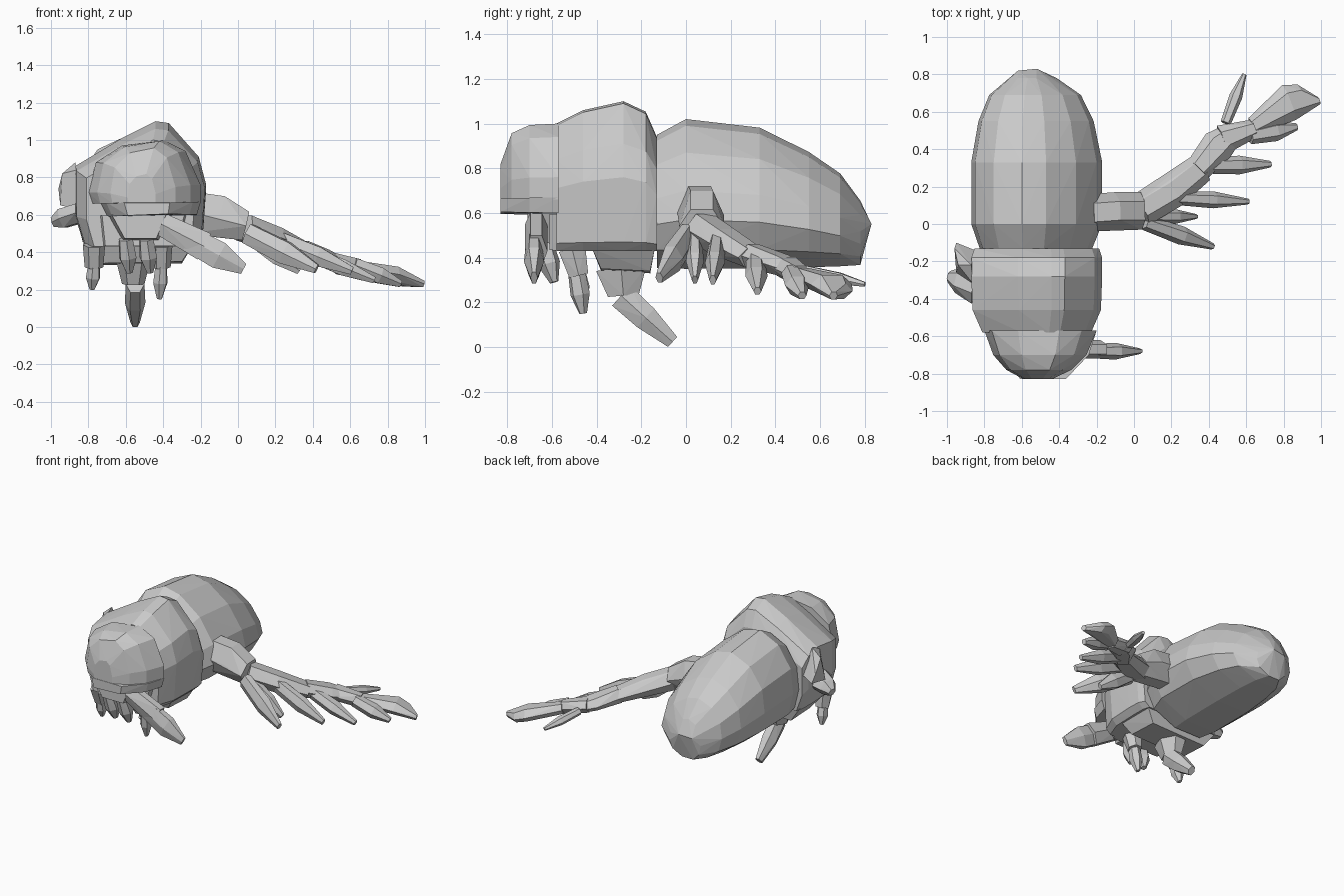
import bpy
import bmesh
import math
from mathutils import Vector

default = bpy.data.objects.get("Cube")
if default:
    bpy.data.objects.remove(default, do_unlink=True)


def hull(name, points):
    """Faceted convex solid wrapped around the given points."""
    bm = bmesh.new()
    for point in points:
        bm.verts.new(point)
    result = bmesh.ops.convex_hull(bm, input=list(bm.verts))
    loose = set(result["geom_interior"] + result["geom_unused"])
    bmesh.ops.delete(bm, geom=[v for v in loose if isinstance(v, bmesh.types.BMVert)], context="VERTS")
    bmesh.ops.recalc_face_normals(bm, faces=bm.faces[:])
    mesh = bpy.data.meshes.new(name)
    bm.to_mesh(mesh)
    bm.free()
    obj = bpy.data.objects.new(name, mesh)
    bpy.context.collection.objects.link(obj)
    return obj


def swept_outline(name, outline, centre, stations, extra=()):
    """Solid made by scaling one front outline at several depths."""
    cx, cz = centre
    points = list(extra)
    for y, sx, sz in stations:
        points += [(cx + (x - cx) * sx, y, cz + (z - cz) * sz) for x, z in outline]
    return hull(name, points)


def limb(name, *stations):
    """Six-sided tapering segment; each station is point, half width, half height."""
    axis = (Vector(stations[-1][0]) - Vector(stations[0][0])).normalized()
    side = axis.cross(Vector((0, 0, 1))).normalized()
    up = side.cross(axis)
    points = []
    for centre, width, height in stations:
        for i in range(6):
            angle = math.tau * i / 6
            offset = side * width * math.cos(angle) + up * height * math.sin(angle)
            points.append(Vector(centre) + offset)
    return hull(name, points)


def spike(name, root, tip, width, height):
    """Pointed segment, widest a little past its middle."""
    root, tip = Vector(root), Vector(tip)
    return limb(name, (root, width * 0.8, height * 0.9),
                (root.lerp(tip, 0.55), width, height),
                (tip, width * 0.35, height * 0.4))


# Abdomen, ridged right of centre and flat underneath
abdomen_outline = [(-.87, .62), (-.85, .8), (-.75, .95), (-.6, 1.02), (-.47, .99), (-.31, .87),
                   (-.2, .7), (-.17, .57), (-.24, .44), (-.45, .35), (-.7, .35), (-.83, .46)]
swept_outline("abdomen", abdomen_outline, (-.55, .38), [
    (-.13, .86, .89), (0, 1, 1), (.33, 1, .94), (.55, .88, .77), (.69, .7, .62), (.78, .36, .43)],
    extra=[(-.62, .82, .54), (-.52, .83, .55)])

# Thorax
thorax_outline = [(-.87, .86), (-.62, 1.01), (-.44, 1.1), (-.37, 1.09), (-.21, .91),
                  (-.17, .76), (-.19, .47), (-.23, .43), (-.82, .43), (-.87, .6)]
swept_outline("thorax", thorax_outline, (-.52, .43), [
    (-.58, .83, .85), (-.46, .98, .94), (-.28, 1, 1), (-.18, 1, .93), (-.13, .95, .76)])
hull("thorax_underplate", [
    (-.82, -.42, .44), (-.24, -.42, .44), (-.24, -.14, .44), (-.82, -.14, .44),
    (-.74, -.38, .34), (-.3, -.38, .35), (-.3, -.16, .34), (-.74, -.16, .33)])

# Head and mouth
head_outline = [(-.8, .72), (-.76, .88), (-.62, .97), (-.4, 1), (-.28, .94),
                (-.2, .76), (-.2, .66), (-.78, .66)]
swept_outline("head", head_outline, (-.52, .67), [
    (-.57, 1, 1), (-.7, .83, .98), (-.78, .58, .87), (-.83, .25, .45)])
swept_outline("upper_jaw", [(-.74, .67), (-.2, .67), (-.22, .6), (-.7, .59)],
              (-.5, .63), [(-.57, 1, 1), (-.7, .86, .95), (-.83, .45, .85)])
swept_outline("lower_jaw", [(-.7, .6), (-.36, .6), (-.42, .46), (-.62, .46)],
              (-.53, .6), [(-.57, 1, 1), (-.71, .85, .9)])
swept_outline("throat", [(-.76, .6), (-.25, .6), (-.3, .43), (-.74, .43)],
              (-.52, .5), [(-.5, 1, 1), (-.61, .86, .95)])
for side, x in (("right", -.6), ("left", -.49)):
    spike(side + "_mouthpart", (x, -.64, .47), (x + .02, -.59, .29), .05, .05)

# Front limb
limb("front_limb_base", ((-.41, -.67, .55), .05, .07), ((-.18, -.67, .43), .05, .09))
spike("front_limb_claw", (-.26, -.68, .47), (.03, -.68, .31), .045, .085)

# Legs beneath the thorax
for name, x, end in (("right_short_leg", -.77, .2), ("left_short_leg", -.41, .15)):
    limb(name + "_hip", ((x, -.51, .44), .06, .07), ((x, -.48, .32), .05, .05))
    spike(name + "_tip", (x, -.49, .34), (x - .01, -.46, end), .04, .045)
limb("long_leg_hip", ((-.56, -.29, .35), .09, .13), ((-.56, -.28, .23), .06, .08))
limb("long_leg_shin", ((-.55, -.29, .23), .05, .07), ((-.55, -.18, .13), .055, .065),
     ((-.55, -.06, .023), .025, .035))

# Stubs on the right flank
hull("flank_upper_stub", [
    (-.87, -.22, .88), (-.86, -.32, .84), (-.94, -.22, .82), (-.96, -.13, .74),
    (-.95, -.1, .68), (-.85, -.14, .7), (-.85, -.3, .63), (-.95, -.26, .65)])
limb("flank_lower_stub", ((-.84, -.32, .61), .11, .06), ((-.94, -.3, .58), .07, .06),
     ((-.99, -.28, .56), .03, .03))

# Arm
limb("arm_shoulder", ((-.24, .06, .61), .1, .13), ((-.1, .07, .59), .1, .13),
     ((.04, .07, .54), .1, .09))
limb("arm_upper", ((.03, .07, .53), .09, .08), ((.2, .17, .47), .09, .07),
     ((.36, .3, .4), .08, .05))
limb("arm_middle", ((.34, .29, .41), .07, .06), ((.45, .42, .37), .09, .05),
     ((.53, .49, .34), .06, .04))
limb("arm_lower", ((.47, .45, .36), .08, .05), ((.64, .51, .32), .05, .05))
limb("arm_tip", ((.63, .52, .32), .05, .04), ((.83, .65, .28), .1, .05),
     ((.9, .68, .25), .07, .04), ((.99, .66, .23), .02, .02))

# Spines fanning out along the arm
arm_spines = [
    ((.05, .01, .5), (.42, -.12, .31), .05, .07),
    ((.08, .04, .48), (.33, .04, .3), .04, .06),
    ((.2, .14, .47), (.61, .12, .3), .045, .06),
    ((.36, .31, .4), (.73, .32, .25), .05, .05),
    ((.62, .47, .33), (.87, .52, .23), .055, .05),
    ((.49, .54, .34), (.59, .8, .28), .035, .03),
]
for number, spine in enumerate(arm_spines, start=1):
    spike("arm_spine_" + str(number), *spine)
